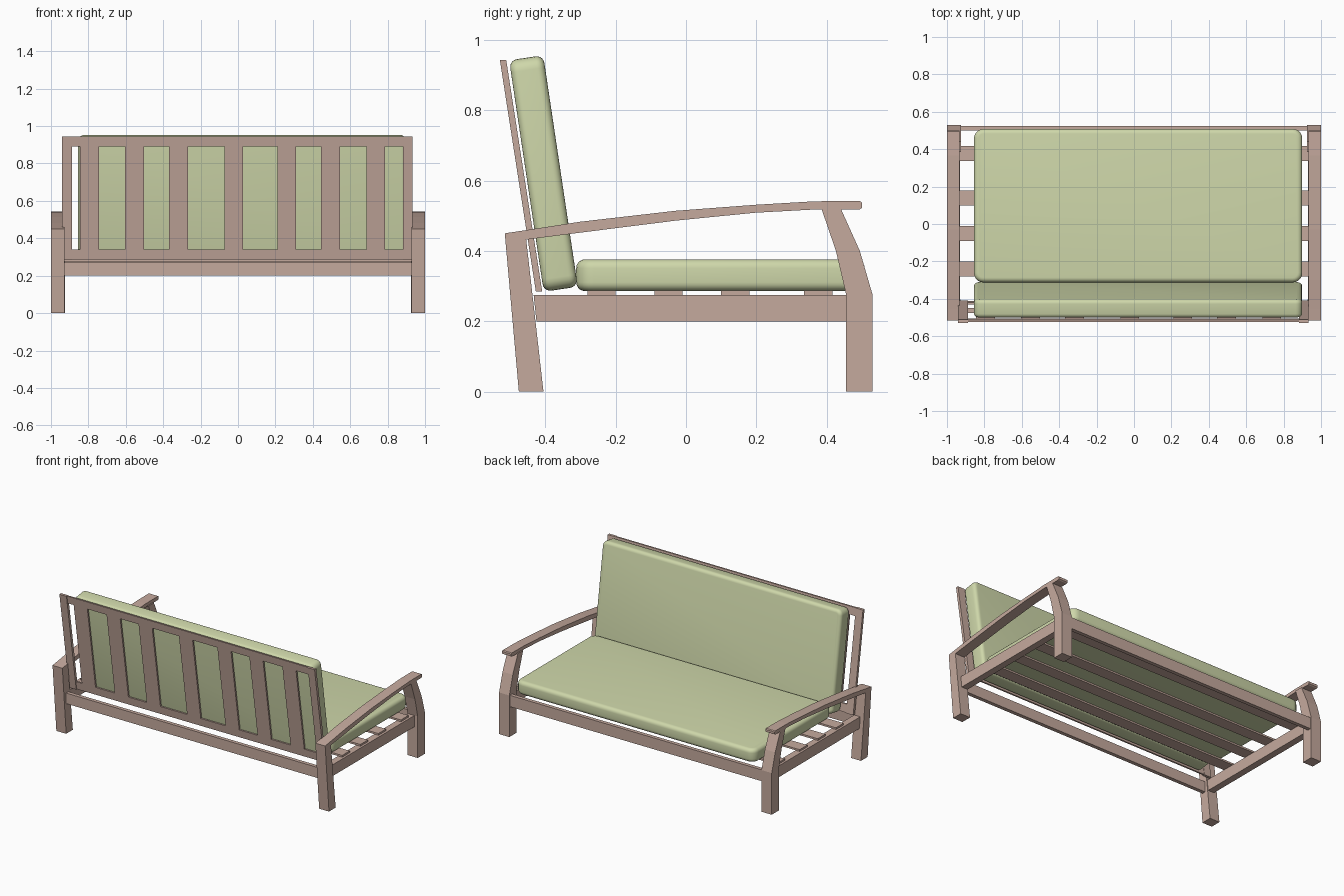
import bpy, bmesh, math
from mathutils import Matrix, Vector

if "Cube" in bpy.data.objects:
    bpy.data.objects.remove(bpy.data.objects["Cube"])


def material(name, rgb):
    m = bpy.data.materials.new(name)
    m.diffuse_color = (*rgb, 1)
    m.use_nodes = True
    m.node_tree.nodes["Principled BSDF"].inputs["Base Color"].default_value = m.diffuse_color
    return m


wood = material("pinkish wood", (0.56, 0.40, 0.34))
fabric = material("pale green fabric", (0.62, 0.68, 0.40))


def finish(name, bm, mat):
    bmesh.ops.recalc_face_normals(bm, faces=bm.faces)
    me = bpy.data.meshes.new(name)
    bm.to_mesh(me)
    bm.free()
    me.materials.append(mat)
    ob = bpy.data.objects.new(name, me)
    bpy.context.collection.objects.link(ob)
    return ob


def prism(name, profile, x0, x1, mirror=False):
    """Extrude a (y, z) side profile from x0 to x1, optionally on both sides."""
    bm = bmesh.new()
    f = bm.faces.new([bm.verts.new((x0, y, z)) for y, z in profile])
    r = bmesh.ops.extrude_face_region(bm, geom=[f])
    bmesh.ops.translate(bm, vec=(x1 - x0, 0, 0),
                        verts=[v for v in r["geom"] if isinstance(v, bmesh.types.BMVert)])
    ob = finish(name, bm, wood)
    if mirror:
        ob.modifiers.new("mirror", 'MIRROR').use_clip = False
    return ob


def beam(name, x0, x1, y0, y1, z0, z1, mirror=False):
    return prism(name, [(y0, z0), (y1, z0), (y1, z1), (y0, z1)], x0, x1, mirror)


# Arms and legs, one per side
prism("back_leg", [(-.475, 0), (-.405, 0), (-.455, .44), (-.455, .459), (-.515, .45)],
      .928, 1, True)
prism("front_leg", [(.455, 0), (.53, 0), (.53, .276), (.494, .40), (.44, .52),
                    (.385, .52), (.426, .40), (.455, .276)], .925, 1, True)
prism("armrest", [(-.47, .432), (-.455, .432), (-.30, .452), (-.03, .486), (.196, .5085),
                  (.352, .517), (.492, .517), (.50, .522), (.50, .537), (.494, .542),
                  (.366, .541), (.196, .531), (-.03, .514), (-.30, .483), (-.50, .452)],
      .932, 1, True)

# Seat frame
prism("side_rail", [(-.425, .2), (.46, .2), (.46, .275), (-.433, .275)], .93, .975, True)
beam("front_rail", -.93, .93, .50, .525, .2, .275)
beam("back_rail", -.93, .93, -.475, -.45, .2, .27)
for y in (-.24, -.05, .14, .376):
    beam("seat_slat", -.96, .96, y - .04, y + .04, .275, .287)


# Leaning back frame
def leaning(name, x0, x1, z0, z1, off, thick):
    y = lambda z: -.427 - .102 * (z - .287) / .656 + off
    prism(name, [(y(z0), z0), (y(z0) + thick, z0), (y(z1) + thick, z1), (y(z1), z1)], x0, x1)


leaning("back_post_left", -.94, -.888, .285, .943, 0, .018)
leaning("back_post_right", .882, .932, .285, .943, 0, .018)
leaning("back_top_rail", -.888, .882, .892, .943, .005, .011)
leaning("back_bottom_rail", -.888, .882, .287, .34, .005, .011)
for x in (-.794, -.553, -.318, -.022, .26, .495, .737):
    leaning("back_slat", x - .05, x + .05, .34, .892, .005, .011)


# Cushions: thickness along local z, plan corners rounded first, then the rims
def cushion(name, size, loc, angle, corner, rim):
    bm = bmesh.new()
    bmesh.ops.create_cube(bm, size=1, matrix=Matrix.Diagonal((*size, 1)))
    up = [e for e in bm.edges if abs(e.verts[0].co.z - e.verts[1].co.z) > 1e-4]
    bmesh.ops.bevel(bm, geom=up, offset=corner, segments=5, profile=.5, affect='EDGES')
    flat = [e for e in bm.edges if abs(e.verts[0].co.z - e.verts[1].co.z) < 1e-4]
    bmesh.ops.bevel(bm, geom=flat, offset=rim, segments=5, profile=.5, affect='EDGES')
    bm.transform(Matrix.Translation(Vector(loc)) @ Matrix.Rotation(angle, 4, 'X'))
    for f in bm.faces:
        f.smooth = True
    finish(name, bm, fabric)


cushion("seat_cushion", (1.755, .82, .09), (.022, .098, .331), 0, .05, .025)
cushion("back_cushion", (1.755, .665, .098), (.022, -.405, .62),
        math.radians(98.5), .035, .022)
